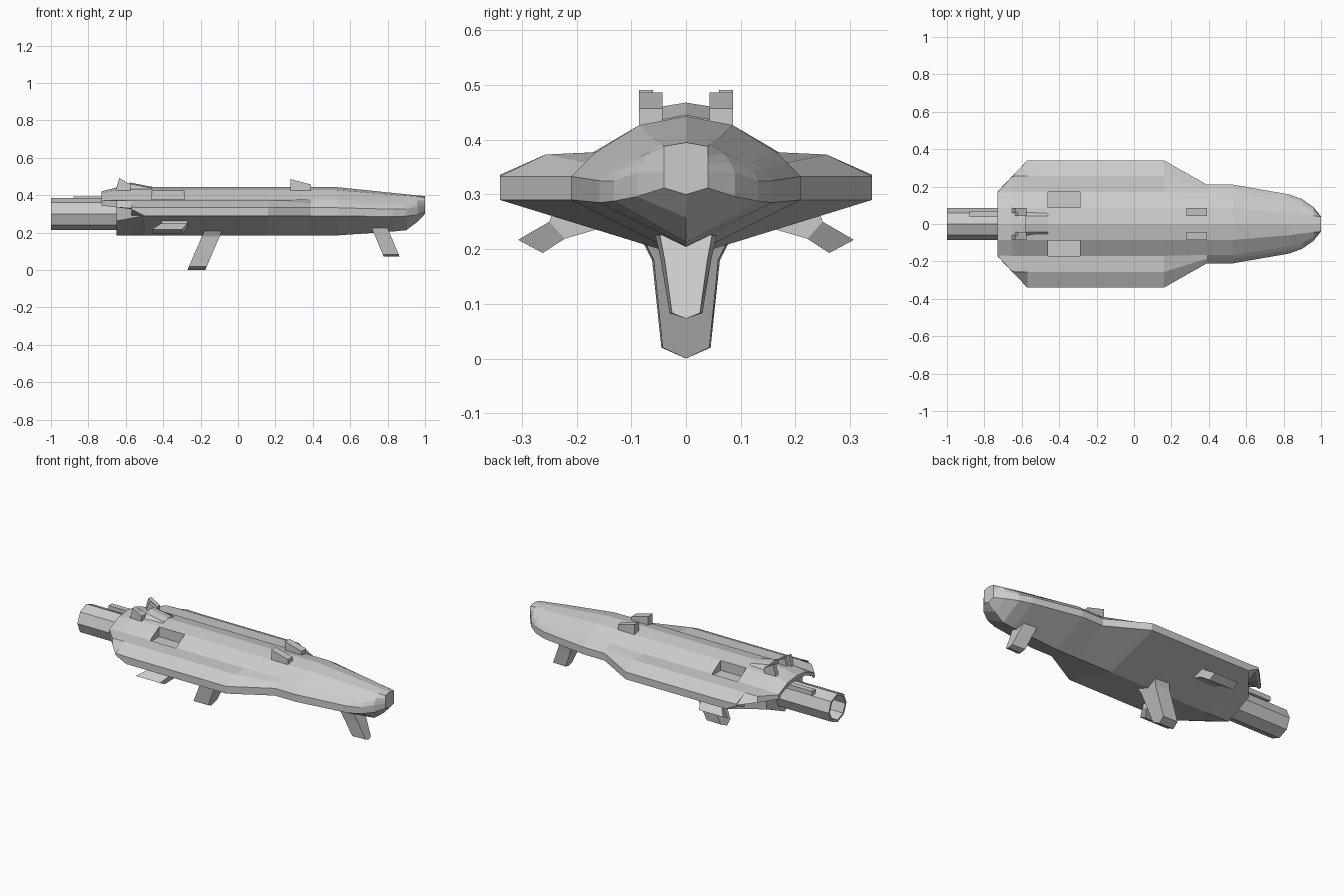
import bpy, bmesh
from math import sin, cos, pi

if "Cube" in bpy.data.objects:
    bpy.data.objects.remove(bpy.data.objects["Cube"])


def loft(name, rings):
    """Skin closed rings of points and cap both ends."""
    bm = bmesh.new()
    vs = [[bm.verts.new(p) for p in r] for r in rings]
    n = len(rings[0])
    for a, b in zip(vs, vs[1:]):
        for i in range(n):
            j = (i + 1) % n
            bm.faces.new((a[i], a[j], b[j], b[i]))
    bm.faces.new(vs[0])
    bm.faces.new(vs[-1])
    bmesh.ops.remove_doubles(bm, verts=bm.verts, dist=0.0005)
    bmesh.ops.recalc_face_normals(bm, faces=bm.faces)
    me = bpy.data.meshes.new(name)
    bm.to_mesh(me)
    bm.free()
    ob = bpy.data.objects.new(name, me)
    bpy.context.collection.objects.link(ob)
    return ob


def sym(x, half):
    """Half section (centre top to centre bottom) -> full mirrored ring."""
    return [(x, y, z) for y, z in half] + [(x, -y, z) for y, z in half[-2:0:-1]]


def arch(x, outer, inner):
    """Open arch section with thickness."""
    o = [(x, -y, z) for y, z in outer[:0:-1]] + [(x, y, z) for y, z in outer]
    i = [(x, -y, z) for y, z in inner[:0:-1]] + [(x, y, z) for y, z in inner]
    return o + i[::-1]


def box(name, x0, x1, y0, y1, z0, z1):
    return loft(name, [[(x, y0, z0), (x, y1, z0), (x, y1, z1), (x, y0, z1)] for x in (x0, x1)])


def prism(name, xz, y0, y1):
    return loft(name, [[(x, y, z) for x, z in xz] for y in (y0, y1)])


# Main hull: angular sections from the stern to the nose
wide = [(0, .443), (.085, .427), (.17, .377), (.257, .373), (.34, .333), (.34, .29), (0, .185)]
slim = [(0, .443), (.085, .427), (.165, .377), (.185, .358), (.21, .333), (.21, .29), (0, .185)]
hull = loft("hull", [
    sym(-.57, wide[:4] + [(.34, .336), (.34, .325), (0, .185)]),
    sym(-.50, wide),
    sym(.16, wide),
    sym(.39, slim),
    sym(.53, slim),
    sym(.83, [(0, .412), (.06, .402), (.12, .36), (.14, .345), (.158, .325), (.158, .285), (0, .206)]),
    sym(.90, [(0, .405), (.05, .397), (.10, .362), (.12, .345), (.132, .325), (.132, .288), (0, .213)]),
    sym(.96, [(0, .399), (.044, .392), (.07, .375), (.08, .36), (.09, .34), (.09, .296), (0, .258)]),
    sym(1.0, [(0, .395), (.04, .388), (.04, .37), (.04, .355), (.04, .34), (.04, .312), (0, .30)]),
])

# Sunken deck pockets
for s in (1, -1):
    cutter = box("pocket_cutter", -.46, -.29, s * .087, s * .172, .367, .6)
    cutter.hide_render = True
    mod = hull.modifiers.new("pocket", 'BOOLEAN')
    mod.operation = 'DIFFERENCE'
    mod.solver = 'EXACT'
    mod.object = cutter
    bpy.context.view_layer.objects.active = hull
    bpy.ops.object.modifier_apply(modifier=mod.name)
    bpy.data.objects.remove(cutter)

# Overhanging stern shell
loft("stern_shell", [
    arch(-.73, [(0, .42), (.085, .41), (.168, .372), (.170, .37), (.172, .345)],
         [(0, .398), (.08, .39), (.15, .36), (.155, .345)]),
    arch(-.65, [(0, .441), (.085, .427), (.17, .377), (.255, .372), (.257, .335)],
         [(0, .40), (.08, .392), (.16, .36), (.235, .335)]),
    arch(-.57, [(0, .443), (.085, .427), (.17, .377), (.257, .373), (.34, .336), (.34, .325)][:4] + [(.34, .33)],
         [(0, .40), (.08, .392), (.2, .36), (.32, .326)]),
])

# Lower stern block
loft("lower_stern", [
    sym(-.65, [(0, .395), (.08, .388), (.17, .345), (.17, .262), (0, .185)]),
    sym(-.50, [(0, .395), (.08, .388), (.338, .325), (.34, .29), (0, .185)]),
])


# Hollow eight-sided engine tube
def octagon(x, r):
    return [(x, r * cos(i * pi / 4), .30 + r * sin(i * pi / 4)) for i in range(8)]


loft("engine_tube", [octagon(-.5, .085), octagon(-1, .085), octagon(-1, .072), octagon(-.75, .072)])
box("tube_rail", -.88, -.66, .037, .07, .365, .393)

# Wedge hump on the stern deck
loft("deck_hump", [
    sym(-.58, [(0, .468), (.043, .461), (.062, .43), (0, .42)]),
    sym(-.46, [(0, .445), (.043, .437), (.06, .43), (0, .42)]),
])

for s, side in ((1, "left"), (-1, "right")):
    # Small deck blocks fore and aft
    prism("rear_block_" + side, [(-.655, .42), (-.635, .491), (-.575, .458), (-.575, .42)], s * .06, s * .086)
    prism("rear_block_foot_" + side, [(-.64, .42), (-.62, .475), (-.575, .455), (-.575, .42)], s * .043, s * .06)
    prism("front_block_" + side, [(.28, .42), (.28, .486), (.39, .457), (.39, .42)], s * .043, s * .086)
    # Bent side fins below the hull
    loft("side_fin_" + side, [
        [(x0, s * ya, za), (x1, s * ya, za), (x1, s * yb, zb), (x0, s * yb, zb)]
        for x0, x1, ya, za, yb, zb in (
            (-.41, -.27, .15, .24, .24, .28),
            (-.41, -.27, .222, .219, .25, .25),
            (-.46, -.30, .262, .193, .307, .217))])


# Raked landing legs with a shallow pointed foot
def leg(name, half, x_back, x_front, z_ref, rake, front_scale):
    rings = []
    for x, k in ((x_back, 1), (x_front, front_scale)):
        rings.append([(x + (z - z_ref) * rake, y * k, z) for _, y, z in sym(0, half)])
    loft(name, rings)


leg("rear_leg", [(0, .25), (.085, .225), (.062, .18), (.045, .02), (0, .0)], -.18, -.085, .21, .43, .95)
leg("front_leg", [(0, .25), (.056, .225), (.046, .18), (.03, .083), (0, .073)], .725, .81, .20, -.42, .85)
